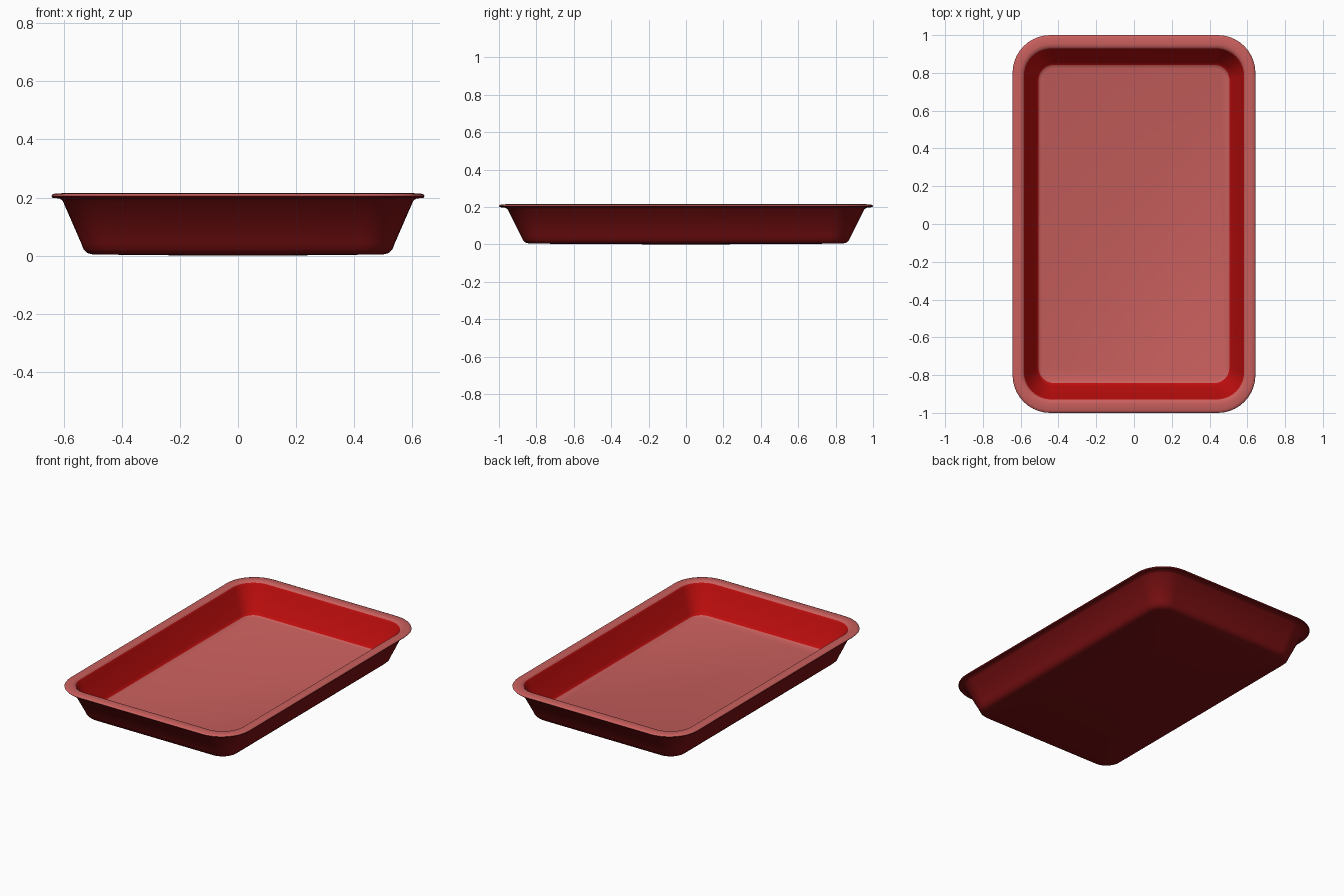
import bpy
import bmesh
from math import cos, sin, pi, radians

default_cube = bpy.data.objects.get("Cube")
if default_cube:
    bpy.data.objects.remove(default_cube, do_unlink=True)


def make_material(name, red, green, blue):
    material = bpy.data.materials.new(name)
    material.use_nodes = True
    colour = (red, green, blue, 1)
    material.diffuse_color = colour
    material.node_tree.nodes["Principled BSDF"].inputs["Base Color"].default_value = colour
    return material


PINK, RED, DARK = range(3)
materials = [
    make_material("pale red floor and rim", 0.58, 0.115, 0.11),
    make_material("bright red inner wall", 0.52, 0.004, 0.004),
    make_material("dark red outside", 0.2, 0.005, 0.006),
]


def rounded_ring(bm, half_x, half_y, radius, z, steps=10):
    """Loop of vertices around a rounded rectangle."""
    ring = []
    corners = [(1, 1), (-1, 1), (-1, -1), (1, -1)]
    for quarter, (side_x, side_y) in enumerate(corners):
        for step in range(steps + 1):
            angle = (quarter + step / steps) * pi / 2
            x = side_x * (half_x - radius) + radius * cos(angle)
            y = side_y * (half_y - radius) + radius * sin(angle)
            ring.append(bm.verts.new((x, y, z)))
    return ring


# Cross-section from the floor, up over the rim and down to the underside:
# half width, half length, corner radius, height, colour of the band before it
section = [
    (0.49, 0.825, 0.07, 0.03, PINK),
    (0.505, 0.842, 0.08, 0.036, PINK),
    (0.517, 0.857, 0.09, 0.052, RED),
    (0.577, 0.922, 0.14, 0.192, RED),
    (0.583, 0.929, 0.145, 0.205, RED),
    (0.592, 0.938, 0.15, 0.213, PINK),
    (0.605, 0.952, 0.165, 0.215, PINK),
    (0.63, 0.987, 0.19, 0.214, PINK),
    (0.64, 0.997, 0.198, 0.21, PINK),
    (0.643, 1.0, 0.2, 0.205, PINK),
    (0.638, 0.995, 0.197, 0.199, DARK),
    (0.615, 0.97, 0.175, 0.197, DARK),
    (0.604, 0.955, 0.165, 0.19, DARK),
    (0.54, 0.881, 0.115, 0.043, DARK),
    (0.532, 0.871, 0.108, 0.022, DARK),
    (0.519, 0.857, 0.098, 0.009, DARK),
    (0.5, 0.838, 0.085, 0.004, DARK),
    (0.1, 0.1, 0.08, 0.0, DARK),
]

# Tray: one closed shell lofted through the section rings
bm = bmesh.new()
rings = [rounded_ring(bm, *row[:4]) for row in section]
floor = bm.faces.new(rings[0])
floor.material_index = PINK
for inner, outer, row in zip(rings, rings[1:], section[1:]):
    for i in range(len(inner)):
        j = (i + 1) % len(inner)
        face = bm.faces.new((inner[i], outer[i], outer[j], inner[j]))
        face.material_index = row[4]
underside = bm.faces.new(list(reversed(rings[-1])))
underside.material_index = DARK
bmesh.ops.recalc_face_normals(bm, faces=bm.faces[:])

mesh = bpy.data.meshes.new("baking_tray")
bm.to_mesh(mesh)
bm.free()
for material in materials:
    mesh.materials.append(material)
tray = bpy.data.objects.new("baking_tray", mesh)
bpy.context.collection.objects.link(tray)

# Smooth shading with crisp edges kept
bpy.context.view_layer.objects.active = tray
tray.select_set(True)
bpy.ops.object.shade_smooth_by_angle(angle=radians(40))
